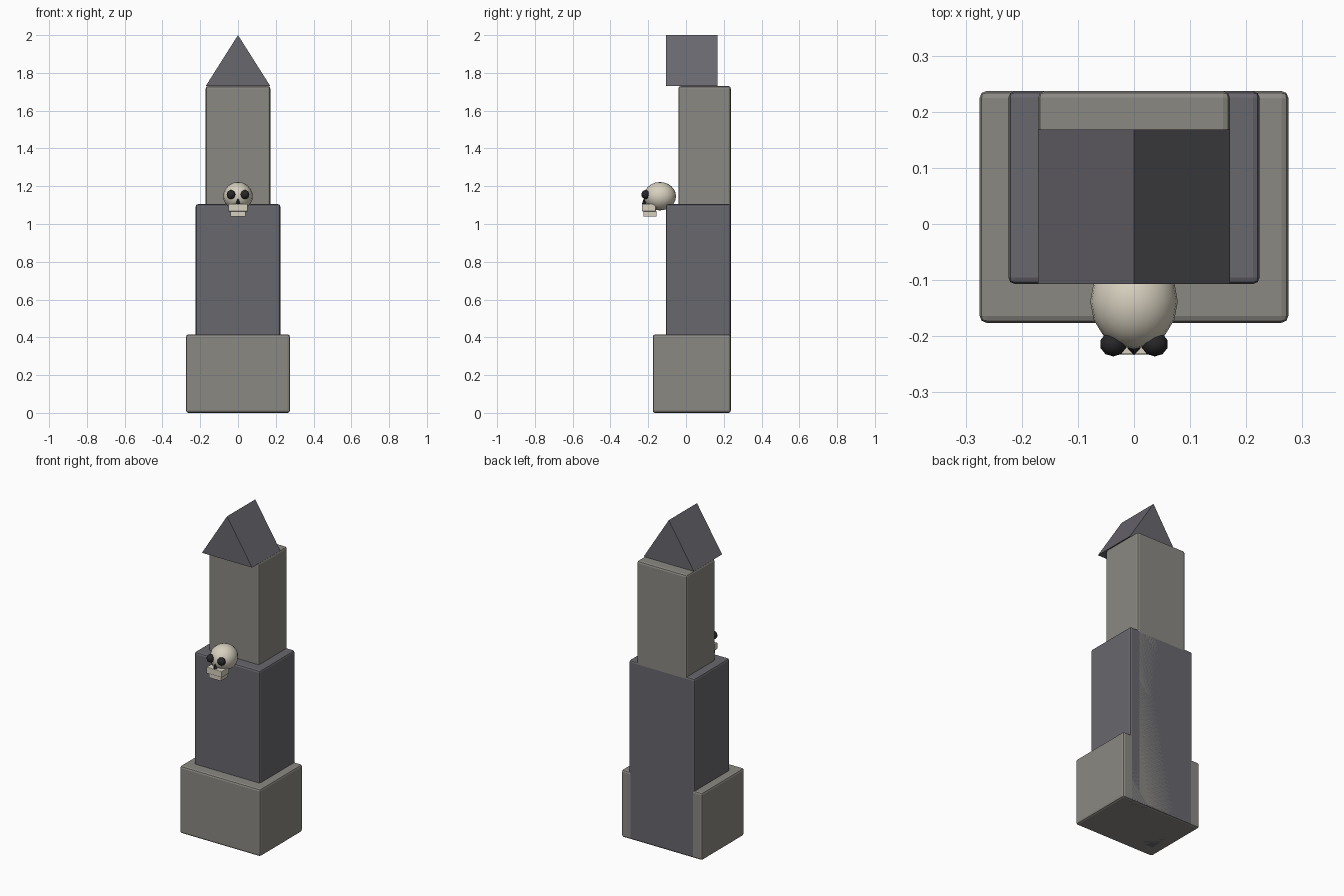
import bpy, bmesh
from mathutils import Matrix

if "Cube" in bpy.data.objects:
    bpy.data.objects.remove(bpy.data.objects["Cube"])


def material(name, rgb):
    m = bpy.data.materials.new(name)
    m.diffuse_color = (*rgb, 1)
    m.use_nodes = True
    m.node_tree.nodes["Principled BSDF"].inputs["Base Color"].default_value = m.diffuse_color
    return m


STONE = material("pale_stone", (0.26, 0.25, 0.225))
SLATE = material("dark_stone", (0.14, 0.135, 0.155))
BONE = material("bone", (0.68, 0.63, 0.52))
DARK = material("socket_black", (0.02, 0.02, 0.022))


def finish(name, bm, mat, smooth=False):
    bmesh.ops.recalc_face_normals(bm, faces=bm.faces)
    for f in bm.faces:
        f.smooth = smooth
    me = bpy.data.meshes.new(name)
    bm.to_mesh(me)
    bm.free()
    me.materials.append(mat)
    ob = bpy.data.objects.new(name, me)
    bpy.context.collection.objects.link(ob)
    return ob


def block(name, hx, y0, y1, z0, z1, mat, bevel=0.0):
    bm = bmesh.new()
    size = Matrix.Diagonal((2 * hx, y1 - y0, z1 - z0, 1))
    place = Matrix.Translation((0, (y0 + y1) / 2, (z0 + z1) / 2))
    bmesh.ops.create_cube(bm, size=1, matrix=place @ size)
    ob = finish(name, bm, mat)
    if bevel:
        mod = ob.modifiers.new("Bevel", 'BEVEL')
        mod.width = bevel
        mod.segments = 2
    return ob


def ball(name, center, radii, mat, segs, rings, smooth):
    bm = bmesh.new()
    bmesh.ops.create_uvsphere(bm, u_segments=segs, v_segments=rings, radius=1,
                              matrix=Matrix.Translation(center) @ Matrix.Diagonal((*radii, 1)))
    return finish(name, bm, mat, smooth)


# Stepped tower: three nested shafts sharing the back wall and the floor
for name, hx, y0, top, mat in (("base_block", 0.275, -0.176, 0.415, STONE),
                               ("middle_shaft", 0.224, -0.107, 1.105, SLATE),
                               ("upper_shaft", 0.171, -0.04, 1.73, STONE)):
    block(name, hx, y0, 0.237, 0, top, mat, 0.012)

# Gable roof: triangle extruded front to back
bm = bmesh.new()
tri = bm.faces.new([bm.verts.new(p) for p in
                    ((-0.171, -0.107, 1.73), (0.171, -0.107, 1.73), (0, -0.107, 2.0))])
ext = bmesh.ops.extrude_face_region(bm, geom=[tri], use_keep_orig=True)
bmesh.ops.translate(bm, vec=(0, 0.275, 0),
                    verts=[v for v in ext["geom"] if isinstance(v, bmesh.types.BMVert)])
finish("gable_roof", bm, SLATE)

# Skull ornament
ball("skull_cranium", (0, -0.138, 1.147), (0.078, 0.085, 0.075), BONE, 16, 12, True)
for side, s in (("left", -1), ("right", 1)):
    ball("eye_socket_" + side, (s * 0.037, -0.214, 1.156), (0.024, 0.022, 0.024), DARK, 10, 8, True)
block("upper_jaw", 0.052, -0.233, -0.16, 1.067, 1.106, BONE, 0.003)
block("lower_jaw", 0.041, -0.226, -0.155, 1.04, 1.068, BONE, 0.003)

# Nose hole: small three-sided cone
bm = bmesh.new()
bmesh.ops.create_cone(bm, cap_ends=True, segments=4, radius1=0.012, radius2=0.003, depth=0.028,
                      matrix=Matrix.Translation((0, -0.222, 1.118)))
finish("nose_hole", bm, DARK)
